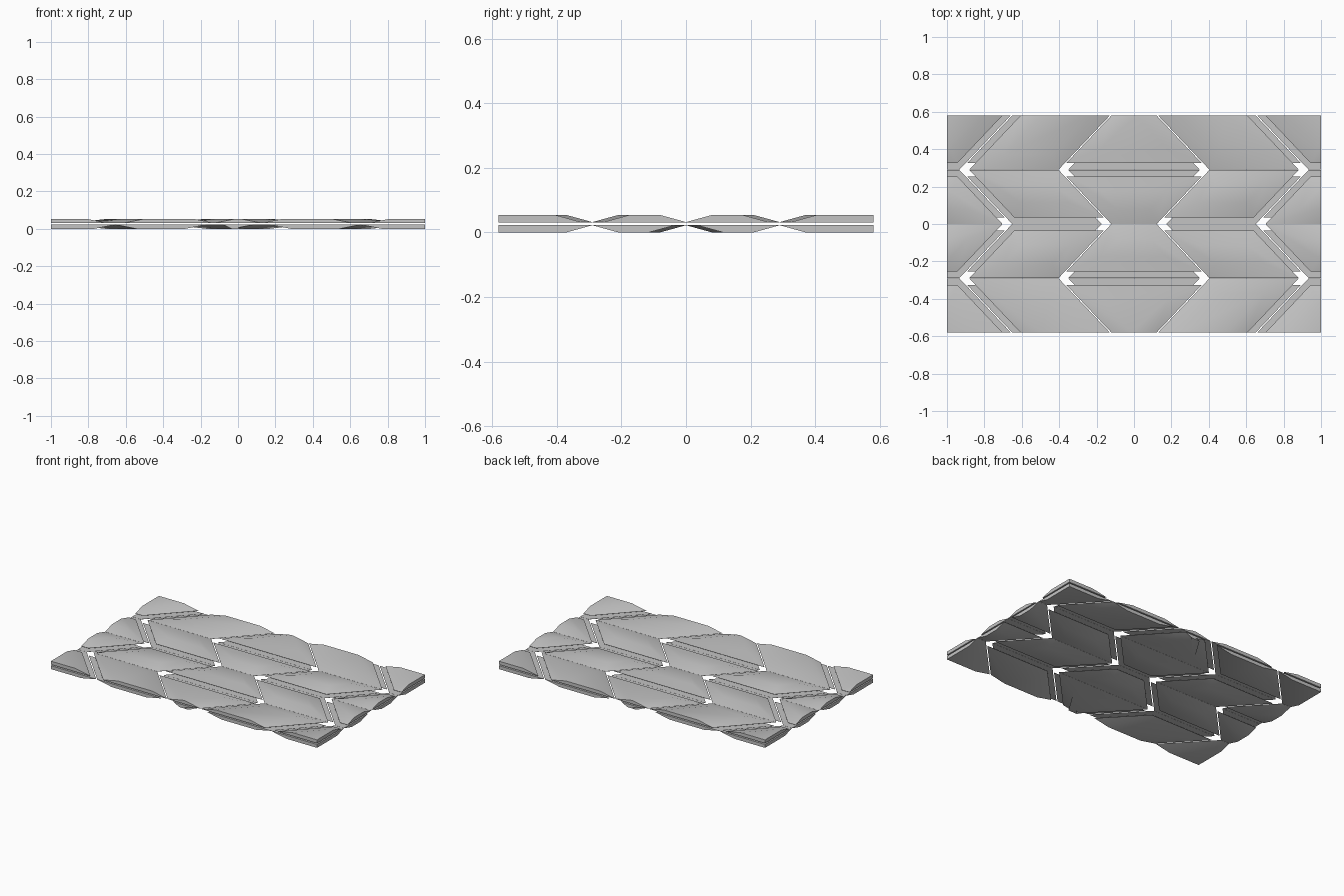
import bpy
from mathutils import Vector
from mathutils.geometry import intersect_line_line_2d

cube = bpy.data.objects.get("Cube")
if cube:
    bpy.data.objects.remove(cube, do_unlink=True)

ROW = 0.29            # depth of one row of panels
ZIG = 0.275           # sideways swing of the zigzag folds
BEVEL = 0.08          # width of the tapered panel rim
WIDE, THIN, SEAM = 0.035, 0.003, 0.0005
RIM = 0.001           # thickness left at the tapered rim

grey = bpy.data.materials.new("plain grey")
grey.use_nodes = True
grey.diffuse_color = (0.55, 0.55, 0.55, 1)
grey.node_tree.nodes["Principled BSDF"].inputs["Base Color"].default_value = (0.55, 0.55, 0.55, 1)


def fold_x(fold, row_line):
    """x of a zigzag fold (0..5, with 0 and 5 the straight ends) on a row line."""
    if fold in (0, 5):
        return -1 if fold == 0 else 1
    side = -1 if fold < 3 else 1
    inner = 0.655 if fold in (1, 4) else 0.125
    return side * (inner + (ZIG if row_line % 2 else 0))


def inset(corners, amounts):
    """Move each edge of a counter-clockwise polygon inward by its own amount."""
    lines = []
    for i, a in enumerate(corners):
        b = corners[(i + 1) % len(corners)]
        d = (b - a).normalized()
        n = Vector((-d.y, d.x)) * amounts[i]
        lines.append((a + n - d * 9, b + n + d * 9))
    return [intersect_line_line_2d(*lines[i - 1], *lines[i]) for i in range(len(lines))]


def panel(name, corners, gaps, bevels, z_flat, z_face):
    """Panel with a flat seam side and a raised face with tapered rims."""
    rim = inset(corners, gaps)
    face = inset(corners, [g + b for g, b in zip(gaps, bevels)])
    up = 1 if z_face > z_flat else -1
    rings = [(rim, z_flat), (rim, z_flat + up * RIM), (face, z_face)]
    verts = [(p.x, p.y, z) for ring, z in rings for p in ring]
    n = len(corners)
    faces = [tuple(reversed(range(n))), tuple(range(2 * n, 3 * n))]
    for r in range(2):
        for i in range(n):
            j = (i + 1) % n
            faces.append((r * n + i, r * n + j, (r + 1) * n + j, (r + 1) * n + i))
    if up < 0:
        faces = [tuple(reversed(f)) for f in faces]
    mesh = bpy.data.meshes.new(name)
    mesh.from_pydata(verts, [], faces)
    mesh.materials.append(grey)
    obj = bpy.data.objects.new(name, mesh)
    bpy.context.collection.objects.link(obj)
    obj.select_set(True)
    bpy.context.view_layer.objects.active = obj


def row_gap(line, column, upper):
    """Straight folds alternate between wide on the upper and the lower layer."""
    if abs(line) == 2:
        return 0
    wide_above = (line + column) % 2 == 1
    return WIDE if wide_above == upper else SEAM


def fold_gap(fold, upper):
    if fold in (0, 5):
        return 0
    return WIDE if (fold in (1, 4)) == upper else THIN


bpy.ops.object.select_all(action="DESELECT")
# Two layers of folding panels, four rows by five columns
for layer, z_flat, z_face in (("upper", 0.031, 0.054), ("lower", 0.023, 0.0)):
    upper = layer == "upper"
    for line in range(-2, 2):
        for col in range(5):
            corners = [Vector((fold_x(f, l), l * ROW)) for f, l in
                       ((col, line), (col + 1, line), (col + 1, line + 1), (col, line + 1))]
            gaps = [row_gap(line, col, upper), fold_gap(col + 1, upper),
                    row_gap(line + 1, col, upper), fold_gap(col, upper)]
            bevels = [BEVEL if g else 0 for g in gaps]
            panel(f"{layer}_panel_row{line + 3}_column{col + 1}",
                  corners, gaps, bevels, z_flat, z_face)

bpy.ops.object.shade_smooth_by_angle(angle=0.52)
